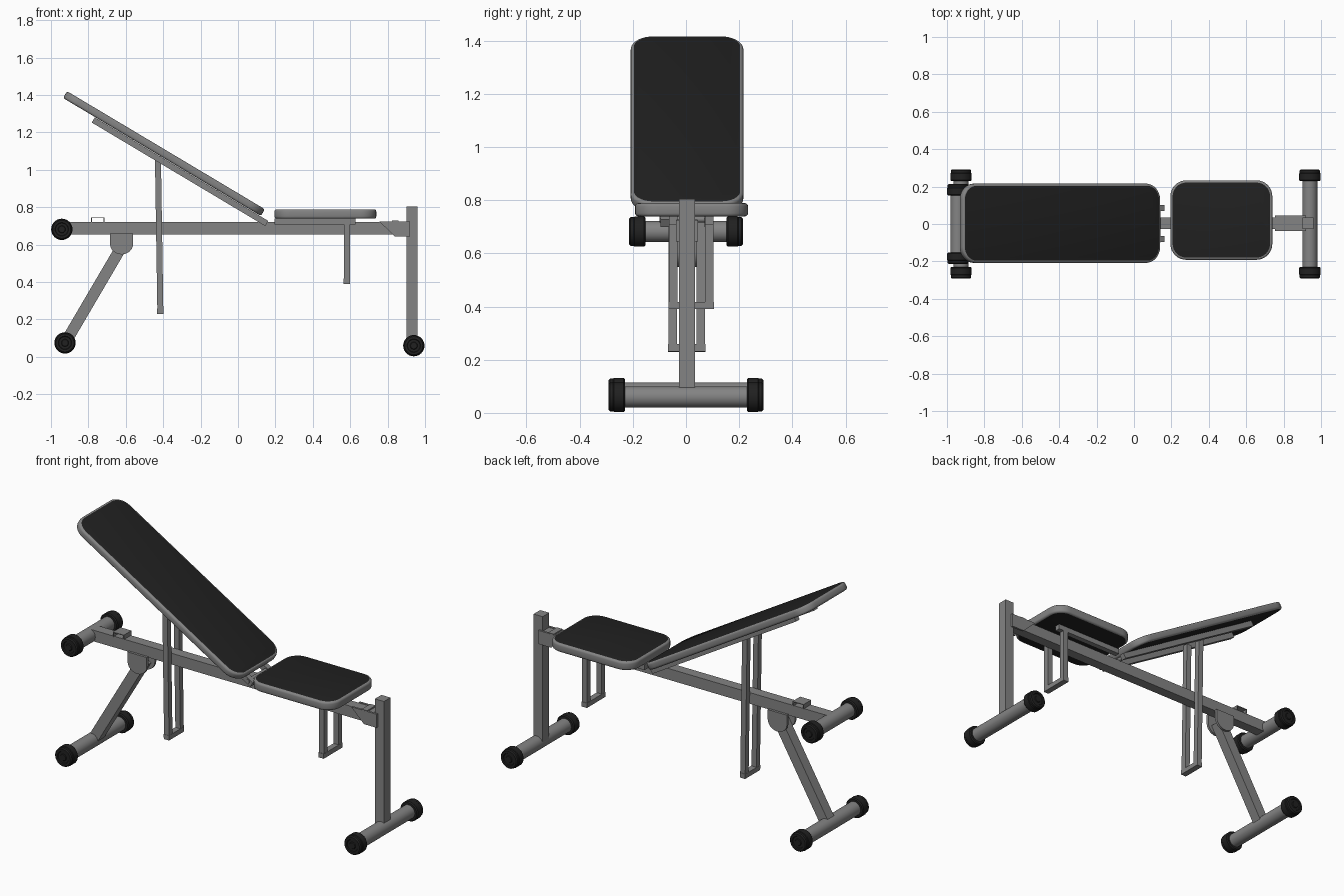
import bpy, bmesh, math
from mathutils import Matrix, Vector

if "Cube" in bpy.data.objects:
    bpy.data.objects.remove(bpy.data.objects["Cube"])


def material(name, v):
    m = bpy.data.materials.new(name)
    m.diffuse_color = (v, v, v, 1)
    m.use_nodes = True
    m.node_tree.nodes["Principled BSDF"].inputs["Base Color"].default_value = m.diffuse_color
    return m


GREY = material("grey_metal", 0.23)
BLACK = material("black_vinyl", 0.015)
TILT = math.atan2(0.631, 1.058)  # recline angle of the backrest


def finish(name, bm, mats, smooth=False):
    bmesh.ops.recalc_face_normals(bm, faces=bm.faces)
    me = bpy.data.meshes.new(name)
    bm.to_mesh(me)
    bm.free()
    for m in mats:
        me.materials.append(m)
    ob = bpy.data.objects.new(name, me)
    bpy.context.collection.objects.link(ob)
    if smooth:
        bpy.ops.object.select_all(action='DESELECT')
        ob.select_set(True)
        bpy.context.view_layer.objects.active = ob
        bpy.ops.object.shade_smooth_by_angle(angle=math.radians(35))
    return ob


def box(name, centre, size, tilt=0.0):
    bm = bmesh.new()
    bmesh.ops.create_cube(bm, size=1, matrix=Matrix.Diagonal((*size, 1)))
    ob = finish(name, bm, [GREY])
    ob.location = centre
    ob.rotation_euler.y = tilt
    return ob


def plate(name, pts, y0, y1):
    """Side-view (x, z) profile extruded along y."""
    bm = bmesh.new()
    f = bm.faces.new([bm.verts.new((x, y0, z)) for x, z in pts])
    g = bmesh.ops.extrude_face_region(bm, geom=[f])
    bmesh.ops.translate(bm, vec=(0, y1 - y0, 0),
                        verts=[v for v in g['geom'] if isinstance(v, bmesh.types.BMVert)])
    return finish(name, bm, [GREY], True)


def lathe(name, profile, x, z, mat, sides=32):
    """(radius, y) profile spun round the y axis through (x, z)."""
    bm = bmesh.new()
    vs = [bm.verts.new((r, y, 0)) for r, y in profile]
    es = [bm.edges.new(p) for p in zip(vs, vs[1:])]
    bmesh.ops.spin(bm, geom=vs + es, cent=(0, 0, 0), axis=(0, 1, 0),
                   angle=math.tau, steps=sides)
    bmesh.ops.remove_doubles(bm, verts=bm.verts, dist=1e-5)
    ob = finish(name, bm, [mat], True)
    ob.location = (x, 0, z)
    return ob


def foot(name, x, z, half):
    """Cross tube with a ridged rubber cap on each end."""
    t = half - 0.02
    lathe(name + "_tube", [(0, -t), (0.04, -t), (0.04, t), (0, t)], x, z, GREY)
    cap = [(0.04, 0.063), (0.052, 0.063), (0.057, 0.057), (0.057, 0.022), (0.054, 0.018),
           (0.054, 0.006), (0.048, 0), (0.036, 0), (0.033, 0.005), (0.02, 0.005),
           (0.017, 0.001), (0, 0.001)]
    for side, s in (("front", -1), ("back", 1)):
        lathe(f"{name}_{side}_cap", [(r, s * (half - d)) for r, d in cap], x, z, BLACK)


def pad(name, centre, size, radius, tilt=0.0):
    """Rounded cushion: grey edge band, black top and underside."""
    lx, ly, t = size
    bm = bmesh.new()
    vs = []
    for i, (sx, sy) in enumerate(((1, 1), (-1, 1), (-1, -1), (1, -1))):
        for k in range(9):
            a = math.radians(90 * i + 90 * k / 8)
            vs.append(bm.verts.new((sx * (lx / 2 - radius) + radius * math.cos(a),
                                    sy * (ly / 2 - radius) + radius * math.sin(a), -t / 2)))
    f = bm.faces.new(vs)
    g = bmesh.ops.extrude_face_region(bm, geom=[f])
    bmesh.ops.translate(bm, vec=(0, 0, t),
                        verts=[v for v in g['geom'] if isinstance(v, bmesh.types.BMVert)])
    rim = [e for e in bm.edges if abs(e.verts[0].co.z - e.verts[1].co.z) < 1e-6]
    bmesh.ops.bevel(bm, geom=rim, offset=0.012, segments=3, profile=0.5, affect='EDGES')
    bm.normal_update()
    for f in bm.faces:
        f.material_index = int(abs(f.normal.z) > 0.99)
    ob = finish(name, bm, [GREY, BLACK], True)
    ob.location = centre
    ob.rotation_euler.y = tilt


def loop_frame(name, top, bottom, y_mid, half):
    """Hanging adjuster: two uprights joined by a bottom bar; top/bottom are (x, z)."""
    d = Vector((bottom[0] - top[0], 0, bottom[1] - top[1]))
    lean = math.atan2(-d.x, -d.z)
    for side, s in (("front", -1), ("back", 1)):
        box(f"{name}_{side}_upright",
            ((top[0] + bottom[0]) / 2, y_mid + s * half, (top[1] + bottom[1]) / 2),
            (0.032, 0.032, d.length), lean)
    box(name + "_bottom_bar", (bottom[0], y_mid, bottom[1] + 0.014),
        (0.034, 2 * half + 0.036, 0.028), lean)


# Main beam and front post
box("main_beam", (0.0, 0.004, 0.6875), (1.86, 0.06, 0.065))
box("front_post", (0.93, 0.004, 0.4375), (0.058, 0.06, 0.735))

# Gusset plates joining the beam to the post
for side, y in (("front", -0.037), ("back", 0.033)):
    plate(f"post_gusset_{side}", [(0.755, 0.724), (0.92, 0.724), (0.92, 0.645), (0.838, 0.645)],
          y, y + 0.012)
box("post_gusset_pin", (0.84, 0.004, 0.722), (0.035, 0.08, 0.012))

# Feet
foot("front_foot", 0.94, 0.06, 0.292)
foot("rear_foot", -0.925, 0.075, 0.292)
foot("upper_roller", -0.942, 0.682, 0.215)

# Rear leg and its round-bottomed bracket
a, b = Vector((-0.61, 0, 0.61)), Vector((-0.915, 0, 0.09))
box("rear_leg", (a + b) / 2 + Vector((0, 0.004, 0)), (0.06, 0.06, (a - b).length),
    math.atan2(a.x - b.x, a.z - b.z))
arc = [(-0.6225 - 0.062 * math.cos(math.radians(t)), 0.605 - 0.057 * math.sin(math.radians(t)))
       for t in range(0, 181, 15)]
for side, y in (("front", -0.04), ("back", 0.034)):
    plate(f"leg_bracket_{side}", [(-0.5605, 0.66), (-0.6845, 0.66)] + arc, y, y + 0.014)

# Small open catch on top of the beam
for part, c, s in (("left", (-0.783, 0.732), (0.005, 0.028)), ("right", (-0.717, 0.732), (0.005, 0.028)),
                   ("top", (-0.75, 0.744), (0.07, 0.004))):
    box(f"catch_{part}", (c[0], 0.004, c[1]), (s[0], 0.07, s[1]))

# Backrest, rails, hinge and adjuster
pad("backrest", (-0.396, 0.004, 1.087), (1.232, 0.424, 0.042), 0.085, TILT)
for side, y in (("front", -0.08), ("back", 0.086)):
    box(f"backrest_rail_{side}", (-0.31, y, 0.99), (1.08, 0.032, 0.032), TILT)
lathe("backrest_hinge", [(0, -0.1), (0.012, -0.1), (0.012, 0.1), (0, 0.1)], 0.13, 0.728, GREY, 16)
loop_frame("backrest_adjuster", (-0.428, 1.06), (-0.415, 0.23), 0.003, 0.052)

# Seat, rails and adjuster
pad("seat", (0.467, 0.021, 0.764), (0.545, 0.425, 0.05), 0.085)
for side, y in (("front", -0.048), ("back", 0.088)):
    box(f"seat_rail_{side}", (0.412, y, 0.725), (0.435, 0.032, 0.032))
loop_frame("seat_adjuster", (0.582, 0.72), (0.582, 0.39), 0.02, 0.068)
